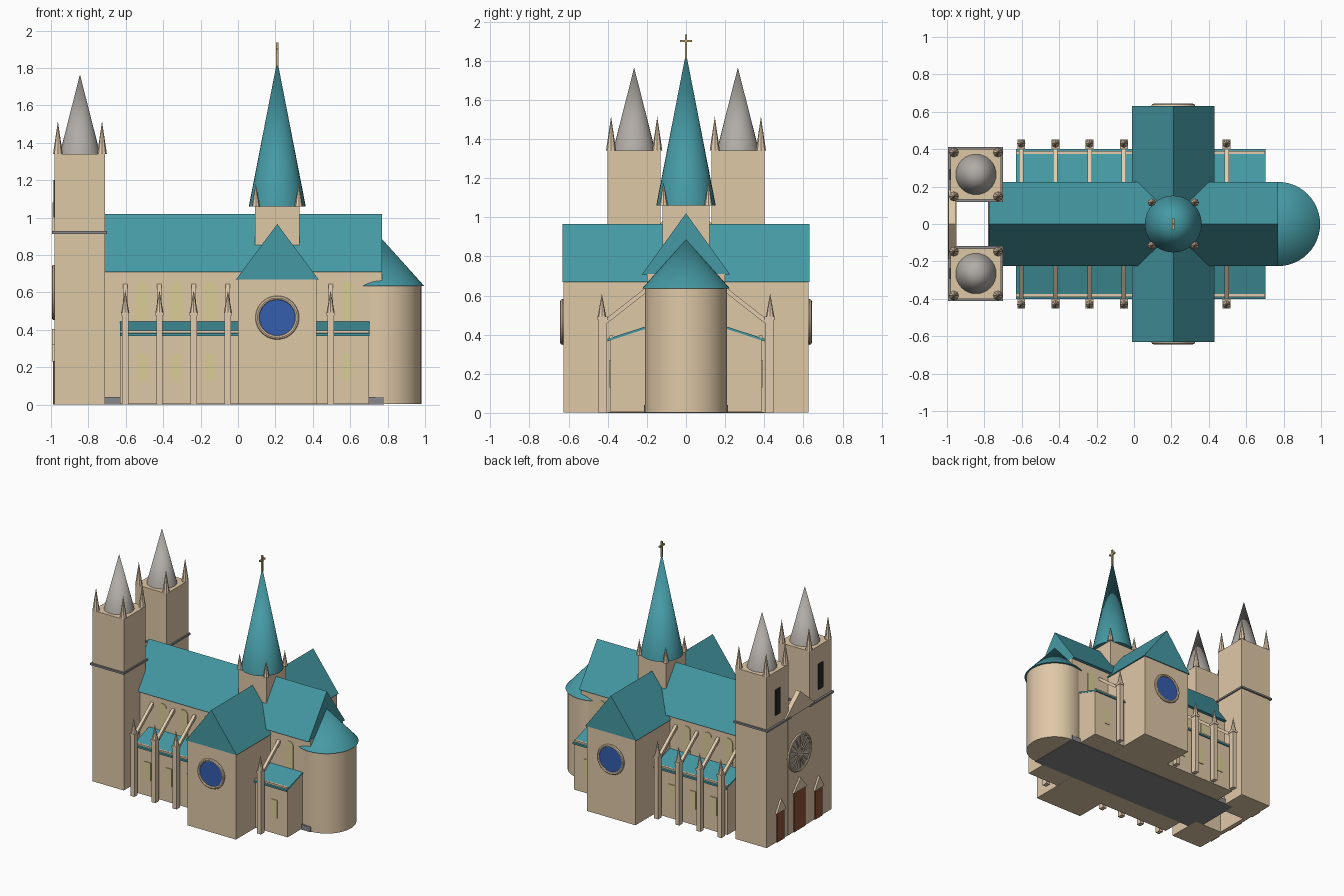
import bpy, bmesh, math
from mathutils import Vector

if "Cube" in bpy.data.objects:
    bpy.data.objects.remove(bpy.data.objects["Cube"])


def mat(name, rgb):
    m = bpy.data.materials.new(name)
    m.diffuse_color = (*rgb, 1)
    m.use_nodes = True
    m.node_tree.nodes["Principled BSDF"].inputs["Base Color"].default_value = m.diffuse_color
    return m


STONE = mat("sandstone", (0.74, 0.58, 0.39))
TRIM = mat("pale_stone", (0.76, 0.60, 0.42))
TEAL = mat("teal_roof", (0.06, 0.32, 0.37))
GREY = mat("grey_spire", (0.44, 0.41, 0.38))
SLATE = mat("slate", (0.25, 0.25, 0.26))
BLUE = mat("blue_glass", (0.035, 0.11, 0.42))
GLASS = mat("amber_glass", (0.70, 0.61, 0.31))
DOOR = mat("brown_door", (0.28, 0.085, 0.04))
DARK = mat("dark_opening", (0.02, 0.02, 0.02))
GOLD = mat("gilt", (0.55, 0.42, 0.18))


def finish(bm, name, m, smooth=False):
    bmesh.ops.recalc_face_normals(bm, faces=bm.faces)
    me = bpy.data.meshes.new(name)
    bm.to_mesh(me)
    bm.free()
    me.materials.append(m)
    ob = bpy.data.objects.new(name, me)
    bpy.context.collection.objects.link(ob)
    if smooth:
        bpy.ops.object.select_all(action='DESELECT')
        bpy.context.view_layer.objects.active = ob
        ob.select_set(True)
        bpy.ops.object.shade_smooth_by_angle(angle=math.radians(40))
    return ob


def prism(name, pts, axis, a, b, m):
    """Extrude a 2D profile along x, y or z from a to b."""
    def place(p):
        v = list(p)
        v.insert(axis, a)
        return v
    bm = bmesh.new()
    f = bm.faces.new([bm.verts.new(place(p)) for p in pts])
    vec = Vector((0, 0, 0))
    vec[axis] = b - a
    r = bmesh.ops.extrude_face_region(bm, geom=[f], use_keep_orig=True)
    bmesh.ops.translate(bm, vec=vec, verts=[v for v in r["geom"] if isinstance(v, bmesh.types.BMVert)])
    return finish(bm, name, m)


def box(name, x0, x1, y0, y1, z0, z1, m):
    return prism(name, [(x0, y0), (x1, y0), (x1, y1), (x0, y1)], 2, z0, z1, m)


def cone(name, x, y, z0, z1, r0, r1, m, n=32):
    bm = bmesh.new()
    bmesh.ops.create_cone(bm, cap_ends=True, segments=n, radius1=r0, radius2=r1, depth=z1 - z0)
    ob = finish(bm, name, m, n > 8)
    ob.location = (x, y, (z0 + z1) / 2)
    return ob


def ring(name, r, t, loc, rot, m):
    bpy.ops.mesh.primitive_torus_add(major_radius=r, minor_radius=t, major_segments=40,
                                     minor_segments=8, location=loc, rotation=rot)
    ob = bpy.context.object
    ob.name = name
    ob.data.materials.append(m)
    bpy.ops.object.shade_smooth_by_angle()
    return ob


def beam(name, p, q, w, h, m):
    """Square bar between two points in one yz plane."""
    p, q = Vector(p), Vector(q)
    bm = bmesh.new()
    bmesh.ops.create_cube(bm, size=1)
    bmesh.ops.scale(bm, vec=(w, h, (q - p).length), verts=bm.verts)
    ob = finish(bm, name, m)
    ob.location = (p + q) / 2
    ob.rotation_euler.x = math.atan2(-(q - p).y, (q - p).z)
    return ob


def circle(cx, cz, r, n=40):
    return [(cx + r * math.cos(i * math.tau / n), cz + r * math.sin(i * math.tau / n)) for i in range(n)]


# Nave, plinth and roof
box("plinth", -0.78, 0.78, -0.215, 0.215, 0, 0.04, SLATE)
box("nave", -0.77, 0.77, -0.20, 0.20, 0.004, 0.71, STONE)
prism("nave_roof", [(-0.225, 0.708), (0.225, 0.708), (0, 1.02)], 0, -0.775, 0.77, TEAL)

# Transept and roof
box("transept", 0.0, 0.42, -0.625, 0.625, 0.003, 0.675, STONE)
prism("transept_roof", [(-0.01, 0.67), (0.43, 0.67), (0.21, 0.965)], 1, -0.632, 0.632, TEAL)

# Apse with conical roof
cone("apse", 0.77, 0, 0.003, 0.64, 0.21, 0.21, STONE, 48)
cone("apse_roof", 0.77, 0, 0.635, 0.885, 0.225, 0, TEAL, 48)

# Crossing tower, spire and cross
box("crossing_tower", 0.09, 0.33, -0.12, 0.12, 0.7, 1.06, STONE)
cone("crossing_spire", 0.21, 0, 1.06, 1.84, 0.152, 0, TEAL)
for sx in (-1, 1):
    for sy in (-1, 1):
        cone("crossing_pinnacle", 0.21 + sx * 0.115, sy * 0.115, 1.06, 1.18, 0.022, 0, TRIM, 8)
box("cross_post", 0.204, 0.216, -0.006, 0.006, 1.81, 1.935, GOLD)
box("cross_bar", 0.204, 0.216, -0.03, 0.03, 1.895, 1.907, GOLD)

# West towers with band, spire, corner pinnacles and opening
for s in (-1, 1):
    cy = s * 0.265
    box("tower", -0.98, -0.71, cy - 0.135, cy + 0.135, 0, 1.34, STONE)
    box("tower_band", -0.995, -0.70, cy - 0.148, cy + 0.148, 0.913, 0.927, SLATE)
    cone("tower_spire", -0.845, cy, 1.34, 1.765, 0.108, 0, GREY)
    box("tower_opening", -0.986, -0.978, cy - 0.03, cy + 0.03, 1.0, 1.2, DARK)
    for dx in (-0.118, 0.118):
        for dy in (-0.118, 0.118):
            cone("tower_pinnacle", -0.845 + dx, cy + dy, 1.34, 1.515, 0.026, 0, TRIM, 8)

# West front wall, gable, doors and wheel window
box("west_wall", -0.982, -0.95, -0.14, 0.14, 0, 0.92, STONE)
prism("west_gable", [(-0.19, 0.92), (0.19, 0.92), (0, 1.08)], 0, -0.992, -0.955, STONE)
for y, w, h in ((0, 0.07, 0.33), (-0.235, 0.045, 0.25), (0.235, 0.045, 0.25)):
    box("door", -0.988, -0.979, y - w, y + w, 0, h - 0.02, DOOR)
    prism("door_gable", [(y - w - 0.014, h - 0.02), (y + w + 0.014, h - 0.02), (y, h + 0.075)],
          0, -0.995, -0.975, TRIM)
prism("wheel_window", circle(0, 0.60, 0.135), 0, -0.986, -0.978, GREY)
ring("wheel_window_ring", 0.137, 0.011, (-0.984, 0, 0.60), (0, math.pi / 2, 0), TRIM)
ring("wheel_window_hub", 0.035, 0.008, (-0.986, 0, 0.60), (0, math.pi / 2, 0), TRIM)
for i in range(16):
    a = i * math.tau / 16
    c, d = math.cos(a), math.sin(a)
    beam("wheel_spoke", (-0.987, 0.035 * c, 0.60 + 0.035 * d),
         (-0.987, 0.135 * c, 0.60 + 0.135 * d), 0.010, 0.010, TRIM)

BAY = 0.183
for s in (-1, 1):
    # Transept round window
    prism("round_window", circle(0.21, 0.465, 0.10), 1, s * 0.62, s * 0.634, BLUE)
    ring("round_window_ring", 0.106, 0.011, (0.21, s * 0.632, 0.465), (math.pi / 2, 0, 0), TRIM)

    # Side aisle, lean-to roof and cornice
    prism("aisle", [(s * 0.19, 0.004), (s * 0.385, 0.004), (s * 0.385, 0.372), (s * 0.19, 0.437)],
          0, -0.63, 0.70, STONE)
    prism("aisle_roof", [(s * 0.19, 0.435), (s * 0.40, 0.366), (s * 0.40, 0.379), (s * 0.19, 0.447)],
          0, -0.632, 0.702, TEAL)
    box("aisle_cornice", -0.63, 0.70, s * 0.373, s * 0.39, 0.373, 0.395, TRIM)

    # Windows between the buttresses
    for i in (0, 1, 2, 6):
        x = -0.512 + i * BAY
        arch = [(x + 0.034 * math.cos(k * math.pi / 12), 0.625 + 0.034 * math.sin(k * math.pi / 12))
                for k in range(13)]
        prism("clerestory_window", [(x - 0.034, 0.45), (x + 0.034, 0.45)] + arch,
              1, s * 0.198, s * 0.205, GLASS)
        box("aisle_window", x - 0.026, x + 0.026, s * 0.382, s * 0.39, 0.13, 0.27, GLASS)

    # Buttress piers, caps, pinnacles and flying struts
    for i in (0, 1, 2, 3, 6):
        x = -0.603 + i * BAY
        box("buttress_pier", x - 0.017, x + 0.017, s * 0.405, s * 0.447, 0, 0.49, TRIM)
        box("buttress_cap", x - 0.021, x + 0.021, s * 0.40, s * 0.452, 0.475, 0.492, TRIM)
        cone("buttress_pinnacle", x, s * 0.43, 0.49, 0.61, 0.022, 0, TRIM, 8)
        beam("flying_strut", (x, s * 0.425, 0.455), (x, s * 0.195, 0.635), 0.024, 0.022, TRIM)
